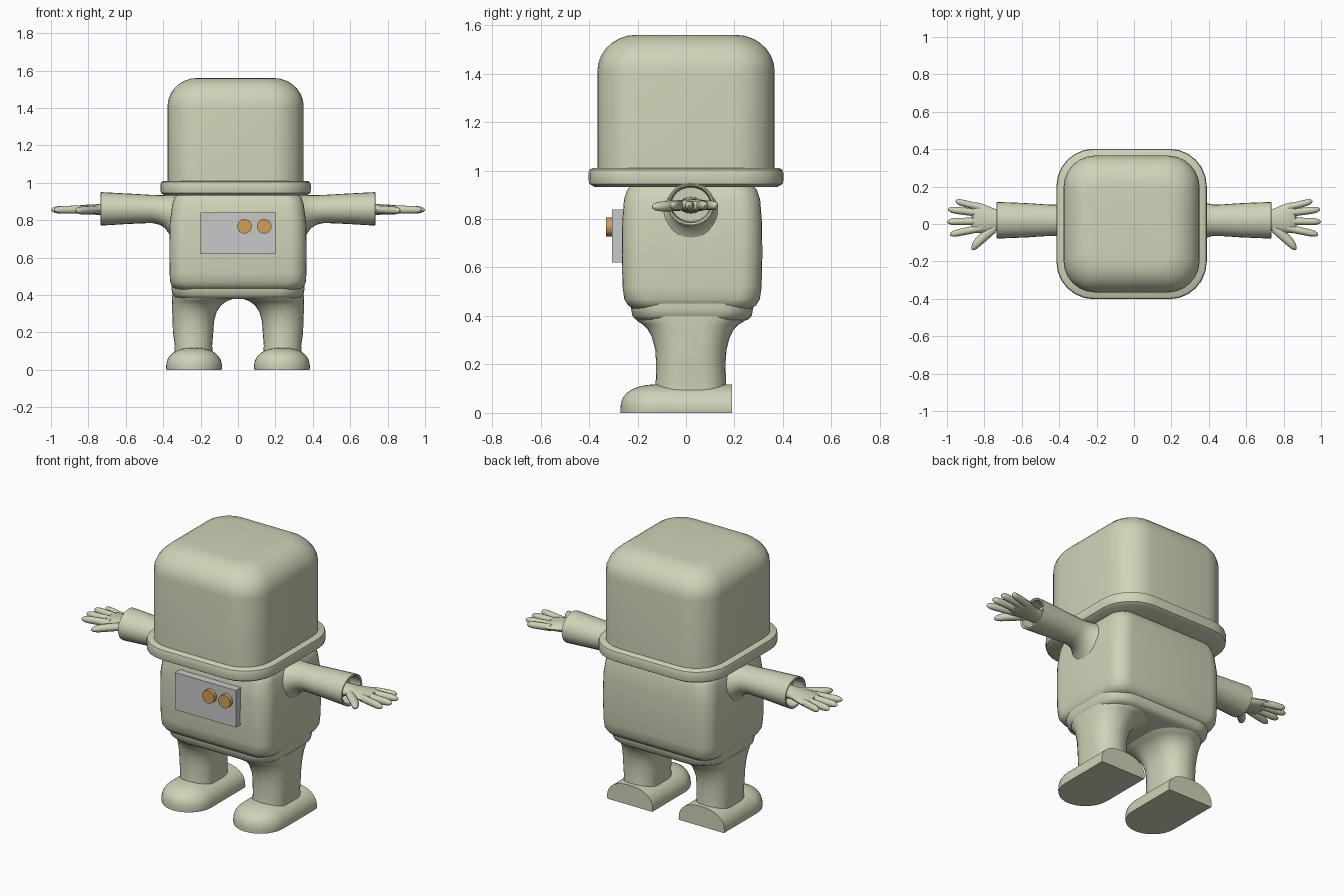
import bpy, bmesh, math
from mathutils import Vector

if "Cube" in bpy.data.objects:
    bpy.data.objects.remove(bpy.data.objects["Cube"])


def material(name, rgb):
    m = bpy.data.materials.new(name)
    m.diffuse_color = (*rgb, 1)
    m.use_nodes = True
    m.node_tree.nodes["Principled BSDF"].inputs["Base Color"].default_value = m.diffuse_color
    return m


SUIT = material("pale sage", (0.63, 0.65, 0.48))
GREY = material("light grey", (0.58, 0.58, 0.59))
AMBER = material("amber", (0.62, 0.35, 0.09))


def finish(name, bm, mat, mirror=False, angle=40):
    bmesh.ops.recalc_face_normals(bm, faces=bm.faces[:])
    me = bpy.data.meshes.new(name)
    bm.to_mesh(me)
    bm.free()
    me.materials.append(mat)
    ob = bpy.data.objects.new(name, me)
    bpy.context.collection.objects.link(ob)
    if mirror:
        ob.modifiers.new("mirror", "MIRROR").use_mirror_merge = False
    bpy.ops.object.select_all(action="DESELECT")
    ob.select_set(True)
    bpy.context.view_layer.objects.active = ob
    bpy.ops.object.shade_smooth_by_angle(angle=math.radians(angle))
    return ob


def loft(name, rings, mirror=False, mat=SUIT, angle=40):
    """Skin a list of equal-length closed rings and cap both ends."""
    bm = bmesh.new()
    vs = [[bm.verts.new(p) for p in r] for r in rings]
    n = len(vs[0])
    for a, b in zip(vs, vs[1:]):
        for i in range(n):
            j = (i + 1) % n
            bm.faces.new((a[i], a[j], b[j], b[i]))
    bm.faces.new(vs[0])
    bm.faces.new(vs[-1])
    return finish(name, bm, mat, mirror, angle)


def rounded(z, hx, hy, r, cx=0.0, cy=0.0, n=6):
    """Horizontal rounded rectangle."""
    pts = []
    for q, (sx, sy) in enumerate(((1, 1), (-1, 1), (-1, -1), (1, -1))):
        for i in range(n + 1):
            a = math.pi / 2 * (q + i / n)
            pts.append(Vector((cx + sx * (hx - r) + r * math.cos(a),
                               cy + sy * (hy - r) + r * math.sin(a), z)))
    return pts


def oval(x, cy, cz, ry, rz, n=24):
    """Ellipse facing along x."""
    return [Vector((x, cy + ry * math.cos(2 * math.pi * i / n),
                    cz + rz * math.sin(2 * math.pi * i / n))) for i in range(n)]


# Helmet: rounded square block with a domed edge on top
rings = [rounded(0.97, 0.364, 0.366, 0.17, -0.013)]
for i in range(8):
    a = math.pi / 2 * i / 7
    s = 0.16 * (1 - math.cos(a))
    rings.append(rounded(1.41 + 0.15 * math.sin(a), 0.364 - s, 0.366 - s,
                         0.17 - s * 0.6, -0.013))
loft("helmet", rings)

# Rim around the helmet base
loft("helmet_rim", [rounded(z, 0.402 - s, 0.402 - s, 0.2 - s, -0.013)
                    for z, s in ((0.932, 0.025), (0.945, 0.003), (0.96, 0),
                                 (0.99, 0), (1.003, 0.004), (1.01, 0.016))])

# Torso
loft("torso", [rounded(z, hx, hy, r, 0, 0.025) for z, hx, hy, r in (
    (0.43, 0.33, 0.245, 0.08), (0.445, 0.352, 0.265, 0.09), (0.47, 0.363, 0.28, 0.09),
    (0.52, 0.366, 0.287, 0.09), (0.65, 0.367, 0.29, 0.09), (0.78, 0.365, 0.289, 0.09),
    (0.88, 0.352, 0.281, 0.09), (0.92, 0.34, 0.268, 0.09), (0.95, 0.31, 0.24, 0.08))])

# Hips under the torso
loft("hips", [rounded(z, hx, hy, r, 0, 0.025) for z, hx, hy, r in (
    (0.378, 0.31, 0.205, 0.13), (0.385, 0.335, 0.232, 0.13), (0.4, 0.35, 0.246, 0.13),
    (0.43, 0.355, 0.252, 0.13), (0.46, 0.355, 0.255, 0.13))])

# Legs: (z, inner x, outer x, half depth)
loft("legs", [rounded(z, (b - a) / 2, hy, (b - a) / 2 - 0.004, (a + b) / 2, 0.02)
              for z, a, b, hy in (
    (0.06, 0.135, 0.34, 0.15), (0.13, 0.138, 0.338, 0.145), (0.2, 0.132, 0.348, 0.143),
    (0.26, 0.128, 0.35, 0.147), (0.31, 0.114, 0.352, 0.16), (0.345, 0.09, 0.353, 0.178),
    (0.365, 0.063, 0.354, 0.198), (0.378, 0.03, 0.354, 0.22), (0.40, 0.004, 0.354, 0.235))],
     mirror=True)

# Feet: flat sole, D-shaped section, flat heel and round toe
rings = []
steps = [(0.19, 1.0), (0.03, 1.0)] + [
    (-0.12 - 0.15 * math.sin(a), math.cos(a))
    for a in (math.pi / 2 * i / 9 for i in range(9))] + [(-0.27, 0.06)]
for y, k in steps:
    ring = []
    for i in range(17):
        a = math.pi * i / 16
        c, s = math.cos(a), math.sin(a)
        ring.append(Vector((0.235 + 0.15 * k * math.copysign(abs(c) ** 0.85, c), y,
                            0.012 + 0.106 * k ** 0.7 * s ** 0.85)))
    ring += [Vector((0.235 - 0.147 * k, y, 0)), Vector((0.235 + 0.147 * k, y, 0))]
    rings.append(ring)
loft("feet", rings, mirror=True)

# Sleeves: flared shoulder, hollow cuff. (x, bottom z, top z, y radius)
loft("sleeves", [oval(x, 0.02, (lo + hi) / 2, ry, (hi - lo) / 2) for x, lo, hi, ry in (
    (0.3, 0.66, 0.935, 0.16), (0.345, 0.68, 0.935, 0.125), (0.365, 0.722, 0.935, 0.105),
    (0.39, 0.757, 0.934, 0.092), (0.42, 0.776, 0.934, 0.084), (0.46, 0.785, 0.935, 0.084),
    (0.58, 0.78, 0.942, 0.092), (0.732, 0.771, 0.95, 0.098), (0.735, 0.776, 0.945, 0.093),
    (0.73, 0.784, 0.937, 0.085), (0.66, 0.79, 0.931, 0.08))], mirror=True)

# Palms
loft("palms", [oval(x, cy, 0.857, ry, rz, 16) for x, cy, ry, rz in (
    (0.64, 0.02, 0.05, 0.035), (0.73, 0.02, 0.055, 0.03), (0.77, 0.024, 0.068, 0.027),
    (0.81, 0.03, 0.078, 0.026), (0.84, 0.034, 0.082, 0.023), (0.862, 0.034, 0.075, 0.016),
    (0.868, 0.034, 0.065, 0.005))], mirror=True)


# Fingers and thumbs: tapered round-ended rods
def finger(name, x0, y0, x1, y1, r, ry, z1):
    loft(name, [oval(x0 + (x1 - x0) * t, y0 + (y1 - y0) * t, 0.857 + (z1 - 0.857) * t,
                     ry * k, r * k, 12)
                for t, k in ((0, 1), (0.4, 1), (0.75, 0.95), (0.88, 0.8), (0.96, 0.5),
                             (1, 0.12))], mirror=True)


finger("little_fingers", 0.82, 0.088, 0.955, 0.122, 0.02, 0.019, 0.855)
finger("ring_fingers", 0.82, 0.058, 0.995, 0.078, 0.021, 0.02, 0.855)
finger("middle_fingers", 0.82, 0.015, 1.0, 0.012, 0.021, 0.02, 0.855)
finger("index_fingers", 0.82, -0.022, 0.985, -0.056, 0.021, 0.02, 0.855)
finger("thumbs", 0.74, -0.012, 0.87, -0.127, 0.022, 0.034, 0.85)

# Chest panel
bm = bmesh.new()
bmesh.ops.create_cube(bm, size=1)
for v in bm.verts:
    v.co = Vector((v.co.x * 0.4, v.co.y * 0.05 - 0.28, v.co.z * 0.22 + 0.73))
finish("chest_panel", bm, GREY)

# Two round buttons on the panel
bm = bmesh.new()
for x in (0.035, 0.14):
    new = bmesh.ops.create_cone(bm, cap_ends=True, segments=24, radius1=0.039,
                                radius2=0.039, depth=0.04)["verts"]
    for v in new:
        v.co = Vector((v.co.x + x, v.co.z - 0.31, v.co.y + 0.767))
finish("chest_buttons", bm, AMBER)
